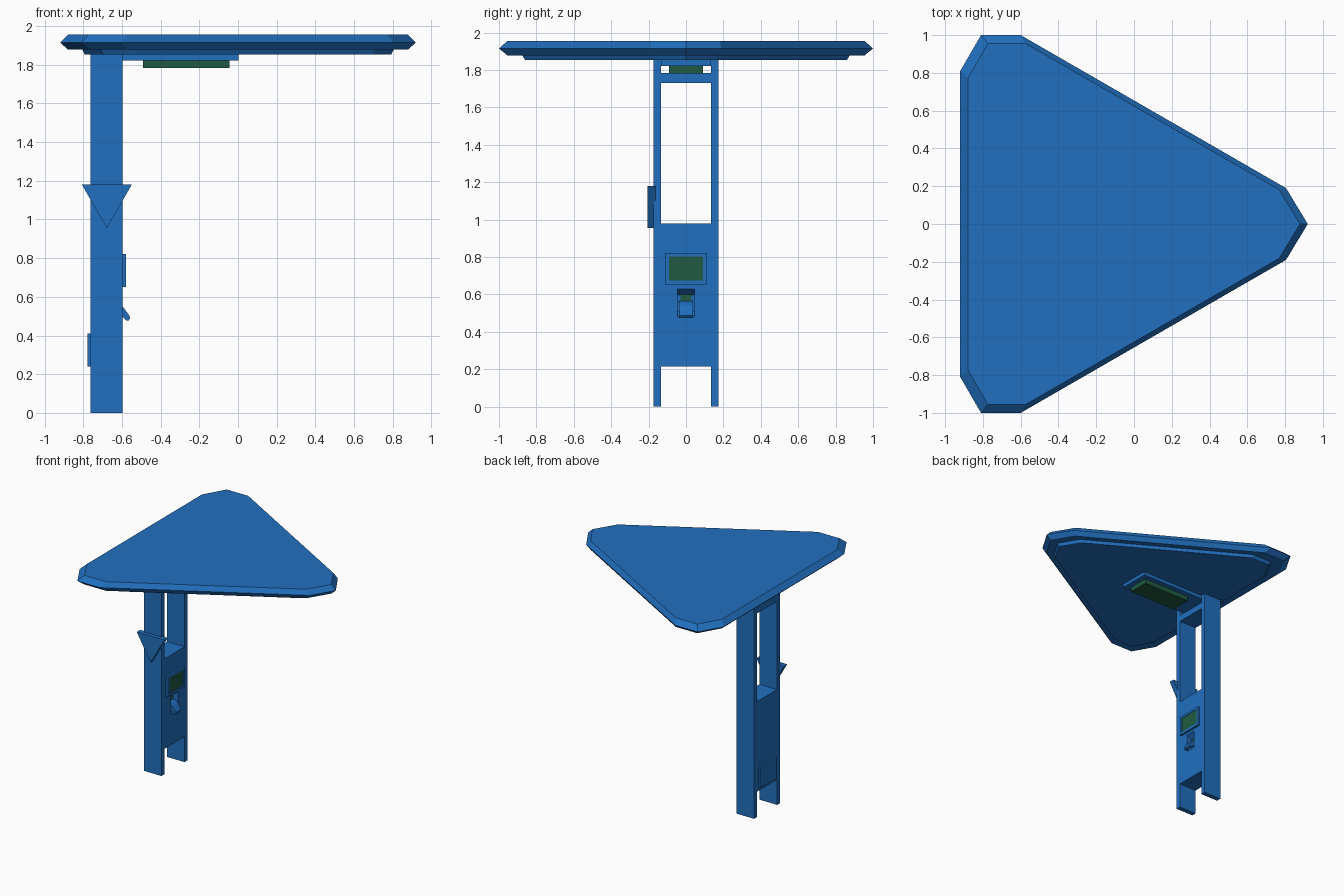
import bpy, bmesh
from mathutils import Vector

if "Cube" in bpy.data.objects:
    bpy.data.objects.remove(bpy.data.objects["Cube"])


def material(name, color):
    m = bpy.data.materials.new(name)
    m.diffuse_color = color
    m.use_nodes = True
    m.node_tree.nodes["Principled BSDF"].inputs["Base Color"].default_value = m.diffuse_color
    return m


BLUE = material("blue_paint", (0.015, 0.16, 0.52, 1))
GREEN = material("green_glass", (0.014, 0.105, 0.055, 1))


def loft(name, rings, mat=BLUE):
    """Closed solid through equal-length rings of points."""
    bm = bmesh.new()
    loops = [[bm.verts.new(p) for p in ring] for ring in rings]
    n = len(loops[0])
    for a, b in zip(loops, loops[1:]):
        for i in range(n):
            j = (i + 1) % n
            bm.faces.new((a[i], a[j], b[j], b[i]))
    bm.faces.new(loops[0])
    bm.faces.new(loops[-1])
    bmesh.ops.recalc_face_normals(bm, faces=bm.faces)
    mesh = bpy.data.meshes.new(name)
    bm.to_mesh(mesh)
    bm.free()
    ob = bpy.data.objects.new(name, mesh)
    bpy.context.collection.objects.link(ob)
    mesh.materials.append(mat)
    return ob


def side_prism(name, profile, y0, y1, mat=BLUE):
    """Extrude an (x, z) profile along y."""
    return loft(name, [[(x, y, z) for x, z in profile] for y in (y0, y1)], mat)


def box(name, x, y, z, mat=BLUE):
    profile = [(x[0], z[0]), (x[1], z[0]), (x[1], z[1]), (x[0], z[1])]
    return side_prism(name, profile, y[0], y[1], mat)


def cut(target, cutter):
    mod = target.modifiers.new("cut", 'BOOLEAN')
    mod.operation = 'DIFFERENCE'
    mod.solver = 'EXACT'
    mod.object = cutter
    bpy.context.view_layer.objects.active = target
    bpy.ops.object.modifier_apply(modifier=mod.name)
    bpy.data.objects.remove(cutter)


# Canopy: clipped triangle with bevelled rim and a stepped underside
half = [(0.92, 0), (0.805, 0.19), (-0.60, 1.0), (-0.81, 1.0), (-0.92, 0.81)]
outline = half + [(x, -y) for x, y in reversed(half[1:])]
levels = [(1.955, 0.955), (1.915, 1.0), (1.878, 0.955), (1.878, 0.875), (1.852, 0.86)]
loft("canopy", [[(x * s, y * s, z) for x, y in outline] for z, s in levels])

# Column: two posts joined by a lower panel and a top beam
BACK, FACE = -0.762, -0.597
column = box("column", (BACK, FACE), (-0.175, 0.175), (0, 1.853))
for z in ((-0.1, 0.215), (0.98, 1.73), (1.785, 1.9)):
    cut(column, box("opening_cutter", (-0.9, -0.5), (-0.135, 0.135), z))

# Recess for the dispenser, with sloping top and bottom
recess = [(FACE + 0.02, 0.645), (FACE - 0.045, 0.597), (FACE - 0.045, 0.51), (FACE + 0.02, 0.465)]
cut(column, side_prism("recess_cutter", recess, -0.045, 0.045))
box("dispenser_window", (-0.645, -0.637), (-0.03, 0.03), (0.53, 0.60), GREEN)

# Dispenser flap: tilted bar with a rounded lower lip
flap = [(-0.635, 0.565), (-0.605, 0.553), (-0.590, 0.542), (-0.561, 0.502),
        (-0.558, 0.488), (-0.566, 0.477), (-0.579, 0.478), (-0.597, 0.497),
        (-0.637, 0.545)]
side_prism("dispenser_flap", flap, -0.038, 0.038)

# Screen with raised frame
frame = box("screen_frame", (FACE - 0.002, -0.58), (-0.113, 0.113), (0.652, 0.822))
cut(frame, box("screen_cutter", (-0.59, -0.5), (-0.092, 0.092), (0.674, 0.802)))
box("screen", (-0.592, -0.584), (-0.092, 0.092), (0.674, 0.802), GREEN)

# Service hatch on the rear of the panel
box("service_hatch", (-0.777, BACK + 0.002), (-0.113, 0.113), (0.24, 0.41))

# Triangular sign on the side of the front post
side_prism("triangle_sign", [(-0.807, 1.18), (-0.549, 1.18), (-0.678, 0.955)], -0.206, -0.16)

# Ceiling lamp bracket and lamp
box("lamp_bracket", (BACK + 0.002, 0.003), (-0.134, 0.134), (1.822, 1.854))
box("lamp", (-0.49, -0.045), (-0.09, 0.09), (1.782, 1.824), GREEN)
